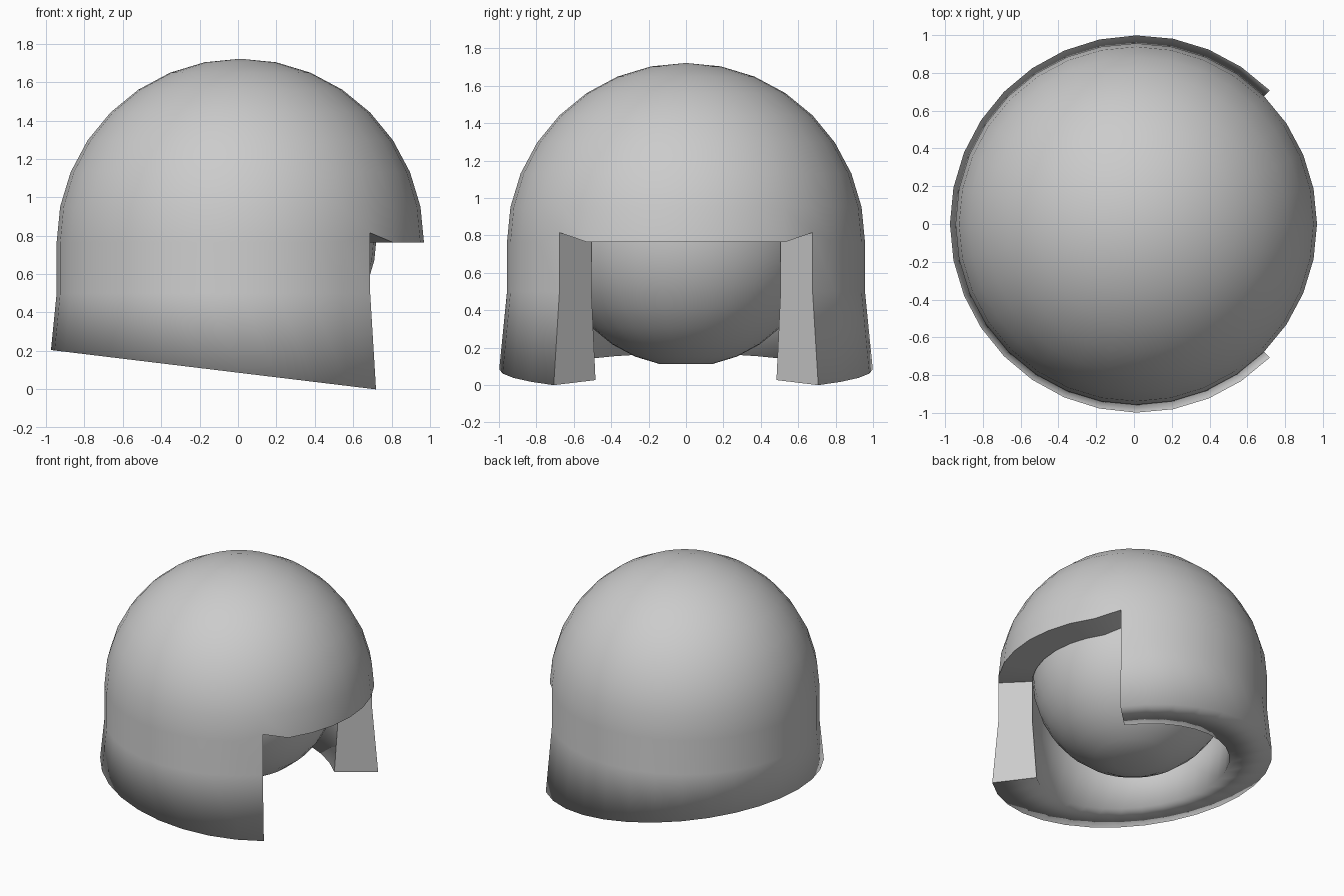
import bpy, bmesh, math

if "Cube" in bpy.data.objects:
    bpy.data.objects.remove(bpy.data.objects["Cube"])

SEG, CX = 32, 0.012        # sides around, centre of the dome in x
OPEN = 4                   # opening spans +-4 columns (+-45 degrees) around +x
STEPS = 8                  # dome rings from pole to equator
EQ = 0.765                 # equator height


def point(r, col, z):
    a = 2 * math.pi * col / SEG
    return (CX + r * math.cos(a), r * math.sin(a), z)


def shell_rows(bm, radius, flare):
    """Half dome, straight wall and slanted flared rim; rows run top to bottom."""
    rows = [[bm.verts.new((CX, 0, EQ + radius))] * SEG]
    for i in range(1, STEPS + 1):
        t = math.pi / 2 * i / STEPS
        row = []
        for c in range(SEG):
            z = EQ + radius * math.cos(t)
            if i == STEPS and c in (OPEN, SEG - OPEN):
                z += 0.05      # raised corners of the opening
            row.append(bm.verts.new(point(radius * math.sin(t), c, z)))
        rows.append(row)
    rows.append([bm.verts.new(point(radius, c, 0.5)) for c in range(SEG)])
    rim = []
    for c in range(SEG):
        r = radius
        for _ in range(4):     # settle on the slanted bottom plane
            z = 0.0865 - 0.121 * (CX + r * math.cos(2 * math.pi * c / SEG))
            r = min(radius + flare * (0.5 - z), radius + flare * 0.43)
        rim.append(bm.verts.new(point(r, c, z)))
    rows.append(rim)
    return rows


def in_opening(c):
    return c < OPEN or c >= SEG - OPEN


# Helmet shell with thick wall and face opening
bm = bmesh.new()
outer = shell_rows(bm, 0.957, 0.1)
inner = shell_rows(bm, 0.715, -0.065)
last = len(outer) - 1
for rows in (outer, inner):
    for i in range(last):
        for c in range(SEG):
            if i >= STEPS and in_opening(c):
                continue
            d = (c + 1) % SEG
            quad = [rows[i][c], rows[i + 1][c], rows[i + 1][d], rows[i][d]]
            bm.faces.new(list(dict.fromkeys(quad)))
cut = []
for c in range(SEG):           # underside of the brow, and the bottom rim
    d = (c + 1) % SEG
    i = STEPS if in_opening(c) else last
    f = bm.faces.new([outer[i][c], inner[i][c], inner[i][d], outer[i][d]])
    if i == STEPS:
        cut.append(f)
for c in (OPEN, SEG - OPEN):   # side faces of the opening
    for i in range(STEPS, last):
        cut.append(bm.faces.new([outer[i][c], outer[i + 1][c],
                                 inner[i + 1][c], inner[i][c]]))
bmesh.ops.recalc_face_normals(bm, faces=bm.faces[:])
for f in bm.faces:
    f.smooth = True
for f in cut:
    for e in f.edges:
        if e.calc_face_angle(0) > math.radians(30):
            e.smooth = False
bm.verts.index_update()
bm.verts.remove(outer[STEPS + 1][0]) if not outer[STEPS + 1][0].link_faces else None
loose = [v for v in bm.verts if not v.link_faces]
bmesh.ops.delete(bm, geom=loose, context='VERTS')
mesh = bpy.data.meshes.new("helmet_shell")
bm.to_mesh(mesh)
bm.free()
bpy.context.collection.objects.link(bpy.data.objects.new("helmet_shell", mesh))

# Head ball inside the shell, slightly flattened underneath
bpy.ops.mesh.primitive_uv_sphere_add(segments=32, ring_count=16, radius=0.712,
                                     location=(CX, 0, 0.81))
head = bpy.context.object
head.name = "head_ball"
floor = -0.712 * math.cos(math.pi / 16)
for v in head.data.vertices:
    v.co.z = max(v.co.z, floor)
    if v.co.z > 0:             # keep the top tucked under the dome
        v.co.z *= 0.92
bpy.ops.object.shade_smooth()
